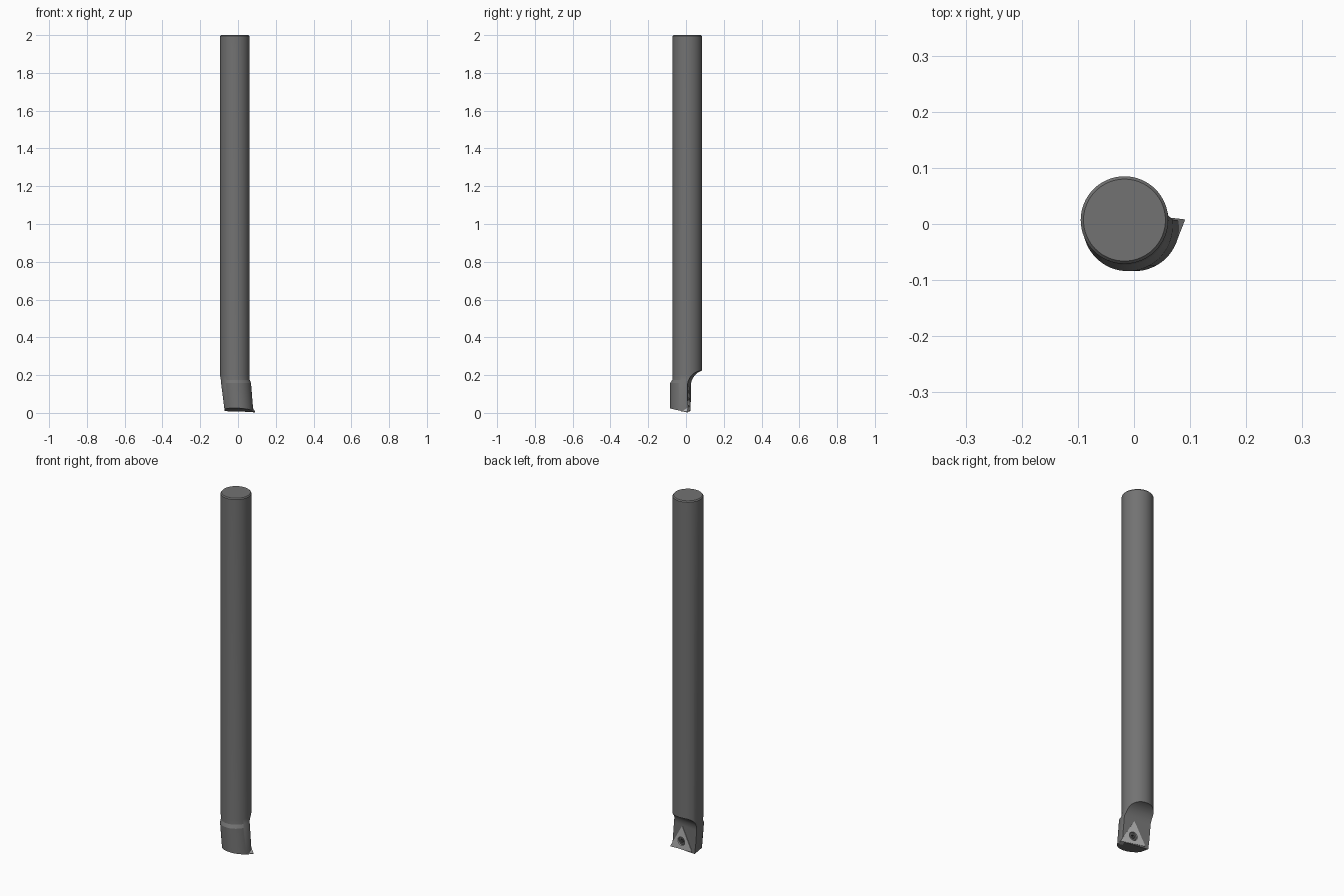
import bpy, bmesh, math
from mathutils import Vector, Matrix

if "Cube" in bpy.data.objects:
    bpy.data.objects.remove(bpy.data.objects["Cube"])

SLANT = Matrix.Translation((0, 0.019, 0)) @ Matrix.Rotation(math.radians(-6.8), 4, 'Z')


def loft(name, rings):
    """Closed solid through rings of points with equal counts."""
    bm = bmesh.new()
    vs = [[bm.verts.new(p) for p in r] for r in rings]
    n = len(vs[0])
    for a, b in zip(vs, vs[1:]):
        for i in range(n):
            j = (i + 1) % n
            bm.faces.new((a[i], a[j], b[j], b[i]))
    bm.faces.new(vs[0])
    bm.faces.new(vs[-1])
    bmesh.ops.recalc_face_normals(bm, faces=bm.faces)
    me = bpy.data.meshes.new(name)
    bm.to_mesh(me)
    bm.free()
    ob = bpy.data.objects.new(name, me)
    bpy.context.collection.objects.link(ob)
    return ob


def activate(ob):
    bpy.ops.object.select_all(action='DESELECT')
    ob.select_set(True)
    bpy.context.view_layer.objects.active = ob


def cut(ob, cutter):
    cutter.hide_render = True
    m = ob.modifiers.new("cut", 'BOOLEAN')
    m.operation, m.solver, m.object = 'DIFFERENCE', 'EXACT', cutter
    activate(ob)
    bpy.ops.object.modifier_apply(modifier=m.name)
    bpy.data.objects.remove(cutter)


def circle(cx, cy, r, z, n=64):
    return [Vector((cx + r * math.cos(2 * math.pi * i / n),
                    cy + r * math.sin(2 * math.pi * i / n), z)) for i in range(n)]


def disc(x, z, r, y, n=32):
    """Circle lying in the slanted face plane, y measured out of the face."""
    return [SLANT @ Vector((p.x, y, p.y)) for p in circle(x, z, r, 0, n)]


# round shank flowing into the offset, leaning head
sections = [(-0.017, 0.007, 0.073, 2.0), (-0.017, 0.007, 0.078, 1.994),
            (-0.017, 0.007, 0.078, 0.2), (-0.0145, 0.004, 0.0765, 0.175),
            (-0.011, -0.004, 0.080, 0.158), (0.001, -0.004, 0.080, 0.0)]
rings = [circle(*s) for s in sections]
for p in rings[-1]:                      # sloping end face
    p.z = 0.010 - 0.18 * p.y - 0.05 * p.x
bar = loft("bar", rings)

# chip relief: flat face with a curved run-out into the shank
prof = [(-0.003, -0.1)]
for i in range(17):
    a = math.radians(180 - 90 * i / 16)
    prof.append((0.077 + 0.08 * math.cos(a), 0.145 + 0.08 * math.sin(a)))
prof += [(0.2, 0.225), (0.2, -0.1)]
cut(bar, loft("relief_cutter",
              [[SLANT @ Vector((x, y, z)) for y, z in prof] for x in (-0.3, 0.3)]))

# tapering flat on the side of the head away from the cutting tip
side = [(-0.0955, 0.205), (-0.0695, 0.0), (-0.066, -0.03), (-0.2, -0.03), (-0.2, 0.205)]
cut(bar, loft("side_cutter", [[Vector((x, y, z)) for x, z in side] for y in (-0.2, 0.2)]))

# insert triangle corners in the face plane (x, z)
tri = [Vector((0.094, 0.002)), Vector((-0.053, 0.018)), Vector((0.012, 0.142))]
cen = sum(tri, Vector((0, 0))) / 3


# triangular cutting insert with clearance on its sides
def tri_ring(k, y):
    pts = [cen + (p - cen) * k for p in tri]
    ring = []
    for i in range(3):                   # tiny nose on each corner
        a, b, c = pts[i - 1], pts[i], pts[(i + 1) % 3]
        ring += [b + (a - b) * 0.025, b + (c - b) * 0.025]
    return [SLANT @ Vector((p.x, y, p.y)) for p in ring]


cut(bar, loft("pocket_cutter", [tri_ring(1.04, 0.02), tri_ring(0.86, -0.04)]))
insert = loft("cutting_insert", [tri_ring(1, 0), tri_ring(0.86, -0.04)])
cut(insert, loft("hole_cutter", [disc(cen.x, cen.y, 0.024, 0.01),
                                 disc(cen.x, cen.y, 0.022, -0.02)]))

# clamping screw sunk in the insert
screw = loft("screw", [disc(cen.x, cen.y, 0.0215, -0.006),
                       disc(cen.x, cen.y, 0.0215, -0.03)])
cut(screw, loft("socket_cutter", [disc(cen.x, cen.y, 0.010, 0.01, 6),
                                  disc(cen.x, cen.y, 0.010, -0.018, 6)]))

# dark steel bar and screw, lighter insert
for ob, g in ((bar, 0.17), (insert, 0.5), (screw, 0.1)):
    mat = bpy.data.materials.new(ob.name + "_grey")
    mat.diffuse_color = (g, g, g, 1)
    mat.use_nodes = True
    mat.node_tree.nodes["Principled BSDF"].inputs["Base Color"].default_value = mat.diffuse_color
    ob.data.materials.clear()
    ob.data.materials.append(mat)
    activate(ob)
    bpy.ops.object.shade_smooth_by_angle(angle=math.radians(25))
